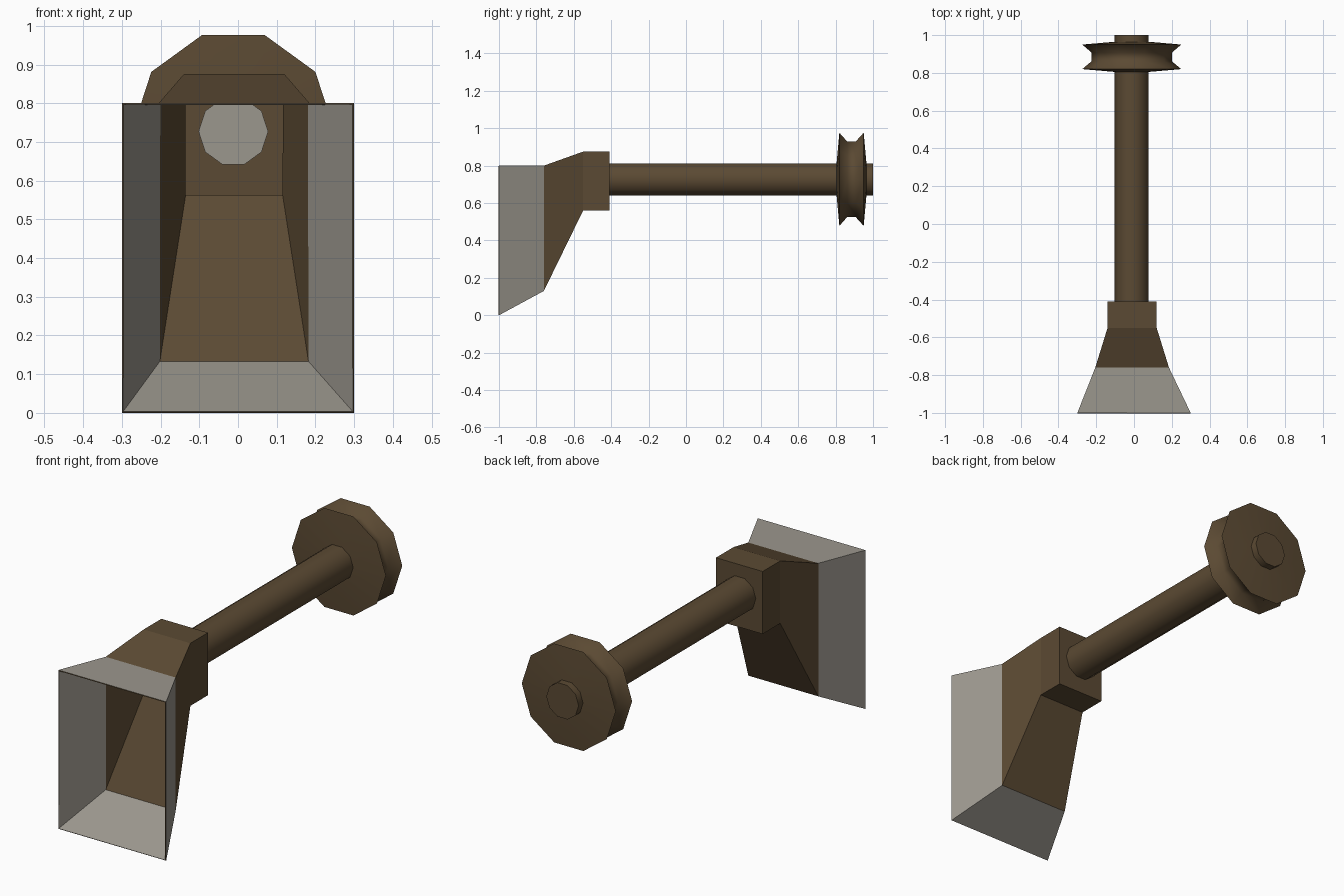
import bpy, bmesh, math

cube = bpy.data.objects.get("Cube")
if cube:
    bpy.data.objects.remove(cube, do_unlink=True)


def make_material(name, rgb):
    mat = bpy.data.materials.new(name)
    mat.use_nodes = True
    colour = (*rgb, 1.0)
    mat.diffuse_color = colour
    mat.node_tree.nodes["Principled BSDF"].inputs["Base Color"].default_value = colour
    return mat


grey = make_material("worn grey metal", (0.33, 0.31, 0.27))
brown = make_material("dark brown metal", (0.105, 0.068, 0.033))


def finish(name, bm, materials):
    bmesh.ops.recalc_face_normals(bm, faces=bm.faces)
    mesh = bpy.data.meshes.new(name)
    bm.to_mesh(mesh)
    bm.free()
    for mat in materials:
        mesh.materials.append(mat)
    obj = bpy.data.objects.new(name, mesh)
    bpy.context.collection.objects.link(obj)
    return obj


def loft(bm, rings, material_rule):
    """Bridge consecutive closed rings of points with quads."""
    loops = [[bm.verts.new(p) for p in ring] for ring in rings]
    for i, (a, b) in enumerate(zip(loops, loops[1:])):
        for j in range(len(a)):
            k = (j + 1) % len(a)
            bm.faces.new((a[j], a[k], b[k], b[j])).material_index = material_rule(i)
    return loops


def rectangle(y, left, right, low, high):
    return [(left, y, low), (right, y, low), (right, y, high), (left, y, high)]


def turned(name, profile, materials, front_index=0, back_index=0):
    """Ten-sided part turned about the shaft axis; profile holds (y, radius)."""
    bm = bmesh.new()
    rings = [[(AXIS_X + r * math.cos(a), y, AXIS_Z + r * math.sin(a))
              for a in (math.tau * n / SIDES for n in range(SIDES))]
             for y, r in profile]
    loops = loft(bm, rings, lambda i: back_index)
    bm.faces.new(loops[0]).material_index = front_index
    bm.faces.new(loops[-1]).material_index = back_index
    obj = finish(name, bm, materials)
    bpy.ops.object.select_all(action="DESELECT")
    obj.select_set(True)
    bpy.context.view_layer.objects.active = obj
    bpy.ops.object.shade_smooth_by_angle(angle=math.radians(55))
    return obj


AXIS_X, AXIS_Z, SIDES = -0.012, 0.727, 10

# Open hood: grey flared mouth, brown throat and closed square collar
bm = bmesh.new()
rings = [
    rectangle(-1.00, -0.30, 0.30, 0.00, 0.80),
    rectangle(-0.76, -0.205, 0.185, 0.13, 0.80),
    rectangle(-0.55, -0.14, 0.12, 0.56, 0.875),
    rectangle(-0.41, -0.14, 0.12, 0.56, 0.875),
]
loops = loft(bm, rings, lambda i: 0 if i == 0 else 1)
bm.faces.new(loops[-1]).material_index = 1
hood = finish("hood", bm, [grey, brown])

# Thin sheet thickness with a brown rim around the mouth
shell = hood.modifiers.new("sheet thickness", "SOLIDIFY")
shell.thickness = 0.006
shell.offset = -1
shell.material_offset_rim = 1

# Long shaft with a grey end showing inside the hood
turned("shaft", [(-0.42, 0.09), (1.0, 0.09)], [brown, grey], front_index=1)

# Grooved pulley wheel near the back of the shaft
turned("pulley_wheel", [(0.805, 0.088), (0.82, 0.262), (0.862, 0.212),
                        (0.907, 0.212), (0.95, 0.262), (0.965, 0.088)], [brown])
